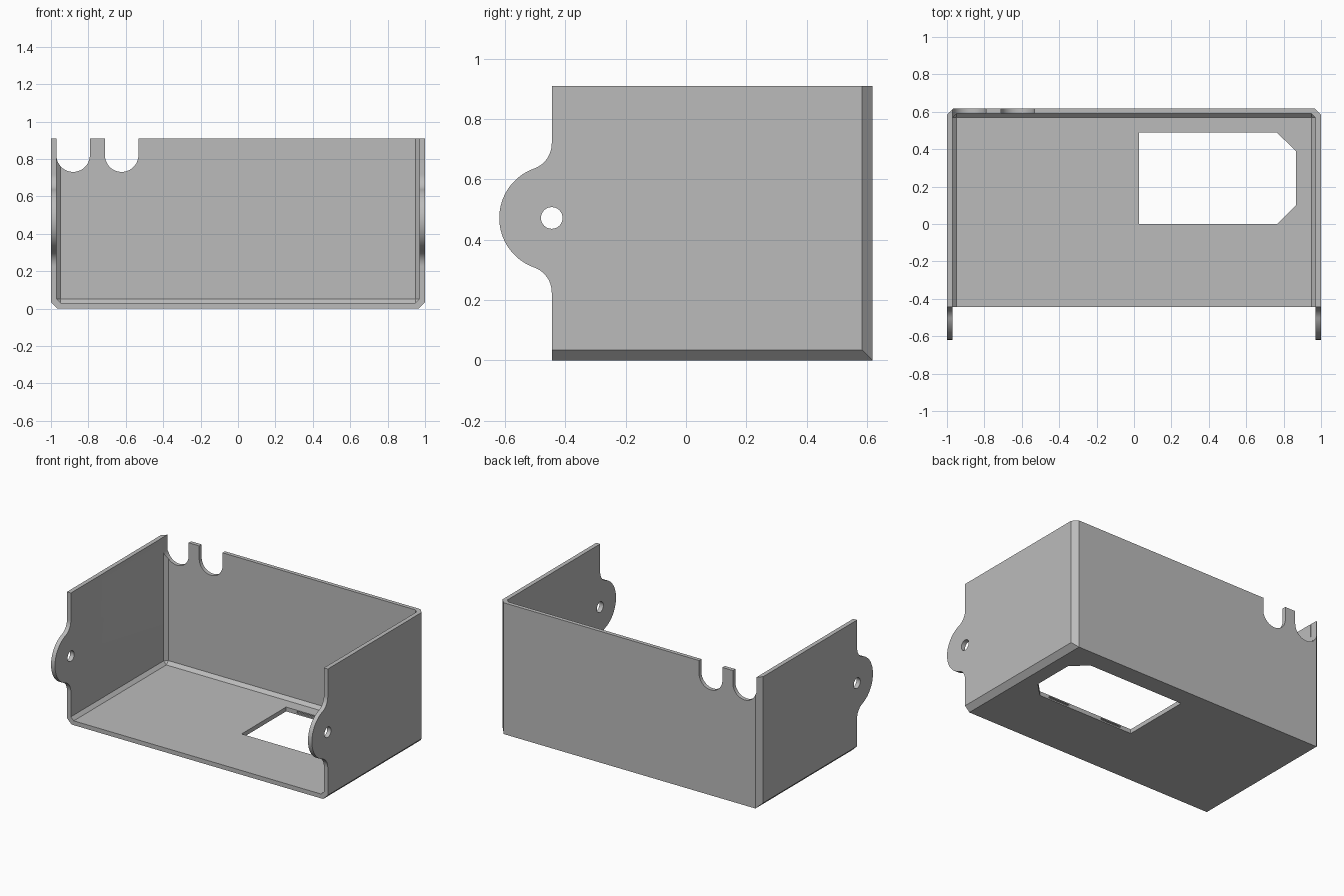
import bpy, bmesh
from math import sin, cos, pi, atan2, sqrt
from mathutils import Vector

if "Cube" in bpy.data.objects:
    bpy.data.objects.remove(bpy.data.objects["Cube"], do_unlink=True)

FRONT, BACK, TOP = -0.445, 0.618, 0.91
WALL, CHAMFER = 0.03, 0.035

grey = bpy.data.materials.new("plain grey")
grey.use_nodes = True
colour = (0.5, 0.5, 0.5, 1)
grey.diffuse_color = colour
grey.node_tree.nodes["Principled BSDF"].inputs["Base Color"].default_value = colour


def prism(name, points, axis, start, end):
    """Extrude a 2D outline along an axis; the outline uses the other two axes in order."""
    bm = bmesh.new()
    verts = []
    for a, b in points:
        co = [a, b]
        co.insert(axis, start)
        verts.append(bm.verts.new(co))
    face = bm.faces.new(verts)
    shift = Vector((0, 0, 0))
    shift[axis] = end - start
    out = bmesh.ops.extrude_face_region(bm, geom=[face])
    moved = [g for g in out["geom"] if isinstance(g, bmesh.types.BMVert)]
    bmesh.ops.translate(bm, verts=moved, vec=shift)
    bmesh.ops.recalc_face_normals(bm, faces=bm.faces)
    return finish(name, bm)


def finish(name, bm):
    mesh = bpy.data.meshes.new(name)
    bm.to_mesh(mesh)
    bm.free()
    mesh.materials.append(grey)
    obj = bpy.data.objects.new(name, mesh)
    bpy.context.collection.objects.link(obj)
    return obj


def arc(cx, cy, r, a0, a1, n):
    return [(cx + r * cos(a0 + (a1 - a0) * i / n), cy + r * sin(a0 + (a1 - a0) * i / n))
            for i in range(n + 1)]


def combine(target, tool, operation):
    mod = target.modifiers.new("combine", "BOOLEAN")
    mod.operation, mod.object, mod.solver = operation, tool, "EXACT"
    bpy.context.view_layer.objects.active = target
    bpy.ops.object.modifier_apply(modifier=mod.name)
    bpy.data.objects.remove(tool, do_unlink=True)


# Side silhouette with a rounded ear blended into the front edge
ear_z, ear_r, fillet = 0.472, 0.174, 0.088
rise = sqrt((ear_r + fillet) ** 2 - fillet ** 2)
tilt = atan2(rise, fillet)
upper = arc(FRONT - fillet, ear_z + rise, fillet, 0, -tilt, 12)
ear = arc(FRONT, ear_z, ear_r, pi - tilt, pi + tilt, 40)[1:-1]
lower = [(y, 2 * ear_z - z) for y, z in reversed(upper)]
side = [(BACK, 0), (BACK, TOP), (FRONT, TOP)] + upper + ear + lower + [(FRONT, 0)]
tray = prism("bracket_tray", side, 0, -1, 1)

# Chamfered outer edges along the bottom sides and the back corners
c = CHAMFER
combine(tray, prism("section", [(-1, c), (-1 + c, 0), (1 - c, 0), (1, c), (1, 2), (-1, 2)],
                    1, -2, 2), "INTERSECT")
combine(tray, prism("plan", [(-1, -2), (1, -2), (1, BACK - c), (1 - c, BACK),
                             (-1 + c, BACK), (-1, BACK - c)], 2, -1, 2), "INTERSECT")

# Inner cavity, open at the front and top, with chamfered inside corners
bm = bmesh.new()
bmesh.ops.create_cube(bm, size=1)
low, high = Vector((-1 + WALL, -2, WALL)), Vector((1 - WALL, BACK - WALL + 0.003, 2))
for v in bm.verts:
    v.co = [low[i] if v.co[i] < 0 else high[i] for i in range(3)]


def inside_corner(edge):
    mid = (edge.verts[0].co + edge.verts[1].co) / 2
    at_side, at_back, at_floor = abs(mid.x) > 0.9, mid.y > 0.5, mid.z < 0.1
    return at_side + at_back + at_floor == 2


bmesh.ops.bevel(bm, geom=[e for e in bm.edges if inside_corner(e)], offset=0.022,
                offset_type="OFFSET", segments=1, profile=0.5, affect="EDGES")
bmesh.ops.recalc_face_normals(bm, faces=bm.faces)
combine(tray, finish("cavity", bm), "DIFFERENCE")

# Mounting holes through both ears
combine(tray, prism("pivot_holes", arc(FRONT, ear_z, 0.036, 0, 2 * pi, 32)[:-1], 0, -2, 2),
        "DIFFERENCE")

# Two round-bottomed cable notches in the back wall
for x in (-0.8815, -0.622):
    r = 0.0895
    outline = [(x + r, 1.2), (x - r, 1.2)] + arc(x, 0.82, r, pi, 2 * pi, 24)
    combine(tray, prism("notch", outline, 1, 0.555, 0.8), "DIFFERENCE")

# Floor window with two clipped corners
window = [(0.027, 0), (0.765, 0), (0.865, 0.1), (0.865, 0.39), (0.765, 0.488), (0.027, 0.488)]
combine(tray, prism("window", window, 2, -0.1, 0.2), "DIFFERENCE")

# Small clip slots in the long edges of the window
for x in (0.11, 0.53):
    slot = [(x, -0.012), (x + 0.16, -0.012), (x + 0.16, 0.5), (x, 0.5)]
    combine(tray, prism("slot", slot, 2, 0.01, 0.022), "DIFFERENCE")

bpy.ops.object.select_all(action="DESELECT")
tray.select_set(True)
bpy.context.view_layer.objects.active = tray
bpy.ops.object.shade_smooth_by_angle(angle=pi / 6)
